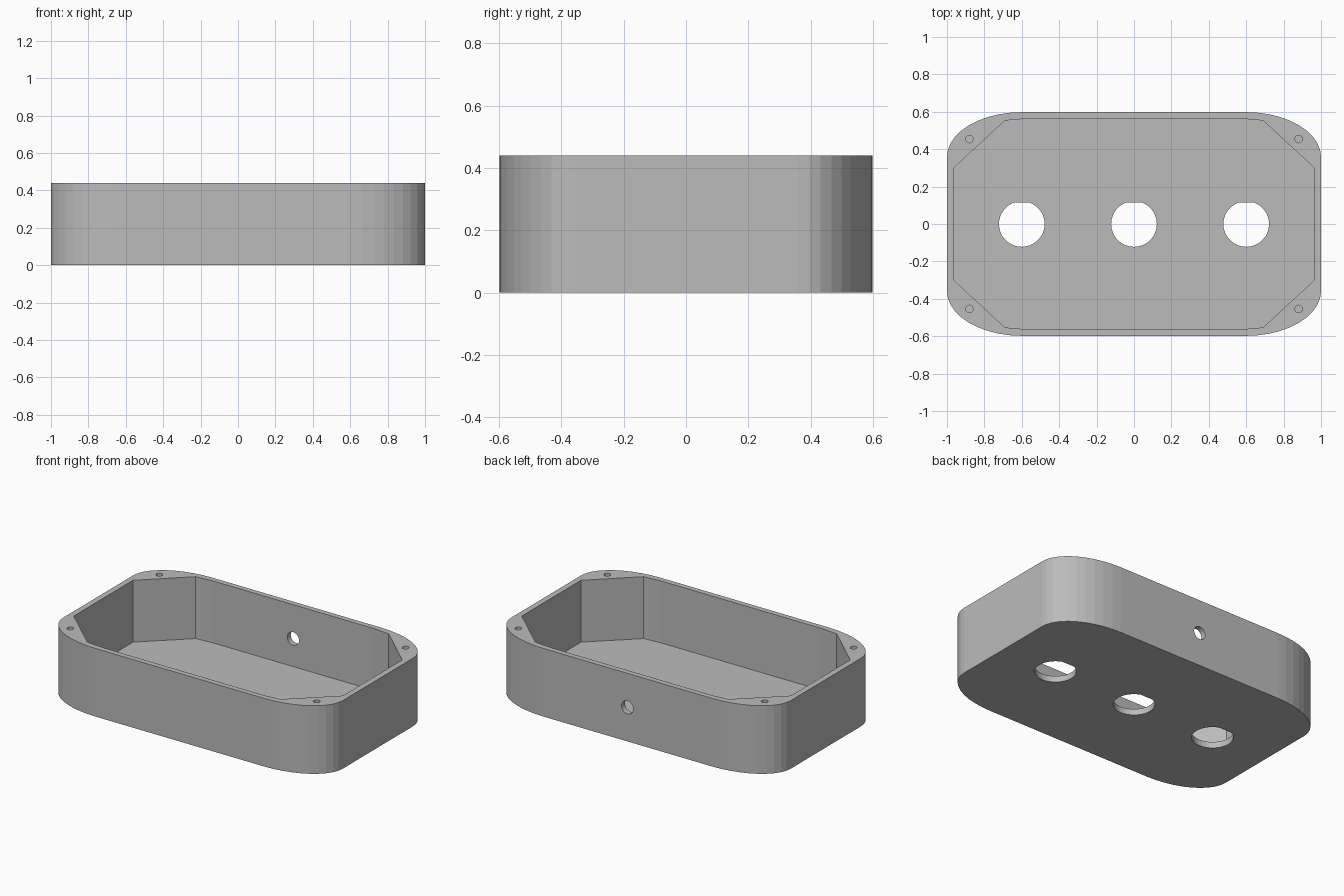
import bpy, bmesh, math
from mathutils import Matrix

cube = bpy.data.objects.get("Cube")
if cube:
    bpy.data.objects.remove(cube, do_unlink=True)

HALF_Y, HEIGHT, FLOOR = 0.598, 0.44, 0.04

grey = bpy.data.materials.new("plain grey")
grey.use_nodes = True
colour = (0.5, 0.5, 0.5, 1)
grey.diffuse_color = colour
grey.node_tree.nodes["Principled BSDF"].inputs["Base Color"].default_value = colour


def prism(name, outline, z0, z1, matrix=Matrix()):
    """Extrude a closed anticlockwise outline from z0 to z1."""
    bm = bmesh.new()
    base = bm.faces.new([bm.verts.new((x, y, z0)) for x, y in outline])
    top = bmesh.ops.extrude_face_region(bm, geom=[base])["geom"]
    bmesh.ops.translate(bm, vec=(0, 0, z1 - z0),
                        verts=[v for v in top if isinstance(v, bmesh.types.BMVert)])
    bmesh.ops.recalc_face_normals(bm, faces=bm.faces)
    bm.transform(matrix)
    mesh = bpy.data.meshes.new(name)
    bm.to_mesh(mesh)
    bm.free()
    mesh.materials.append(grey)
    obj = bpy.data.objects.new(name, mesh)
    bpy.context.collection.objects.link(obj)
    return obj


def mirrored(quarter):
    """Complete an outline from its +x +y quarter."""
    half = quarter + [(-x, y) for x, y in reversed(quarter)]
    return half + [(-x, -y) for x, y in half]


def circle(cx, cy, r, n=32, y_max=math.inf):
    return [(cx + r * math.cos(math.tau * i / n),
             min(cy + r * math.sin(math.tau * i / n), y_max)) for i in range(n)]


def cut(body, cutter):
    mod = body.modifiers.new(cutter.name, "BOOLEAN")
    mod.operation, mod.solver, mod.object = "DIFFERENCE", "EXACT", cutter
    bpy.context.view_layer.objects.active = body
    bpy.ops.object.modifier_apply(modifier=mod.name)
    bpy.data.objects.remove(cutter, do_unlink=True)


# Outer shell with elliptical corners
corner = [(0.6 + 0.4 * math.cos(math.radians(a)), HALF_Y - 0.24 + 0.24 * math.sin(math.radians(a)))
          for a in range(0, 91, 9)]
body = prism("enclosure_body", mirrored(corner), 0, HEIGHT)

# Open cavity with chamfered corners
cut(body, prism("cavity", mirrored([(0.962, 0.302), (0.69, 0.553), (0.575, 0.563)]), FLOOR, 0.6))

# Three floor holes, each with a flat on the back side
for x in (-0.6, 0, 0.6):
    r, flat = 0.122, 0.114
    a = math.asin(flat / r)
    n = 32
    span = math.pi + 2 * a
    d_shape = [(x + r * math.cos(math.pi - a + span * i / n),
                r * math.sin(math.pi - a + span * i / n)) for i in range(n + 1)]
    cut(body, prism("floor_hole", d_shape, -0.1, 0.1))

# Blind screw holes in the corners
for x in (-0.88, 0.88):
    for y in (-0.454, 0.454):
        cut(body, prism("screw_hole", circle(x, y, 0.02, 20), 0.2, 0.6))

# Cable hole through the back wall
turn = Matrix.Translation((0, 0, HEIGHT / 2)) @ Matrix.Rotation(-math.pi / 2, 4, "X")
cut(body, prism("cable_hole", circle(0, 0, 0.042), 0.45, 0.7, turn))
